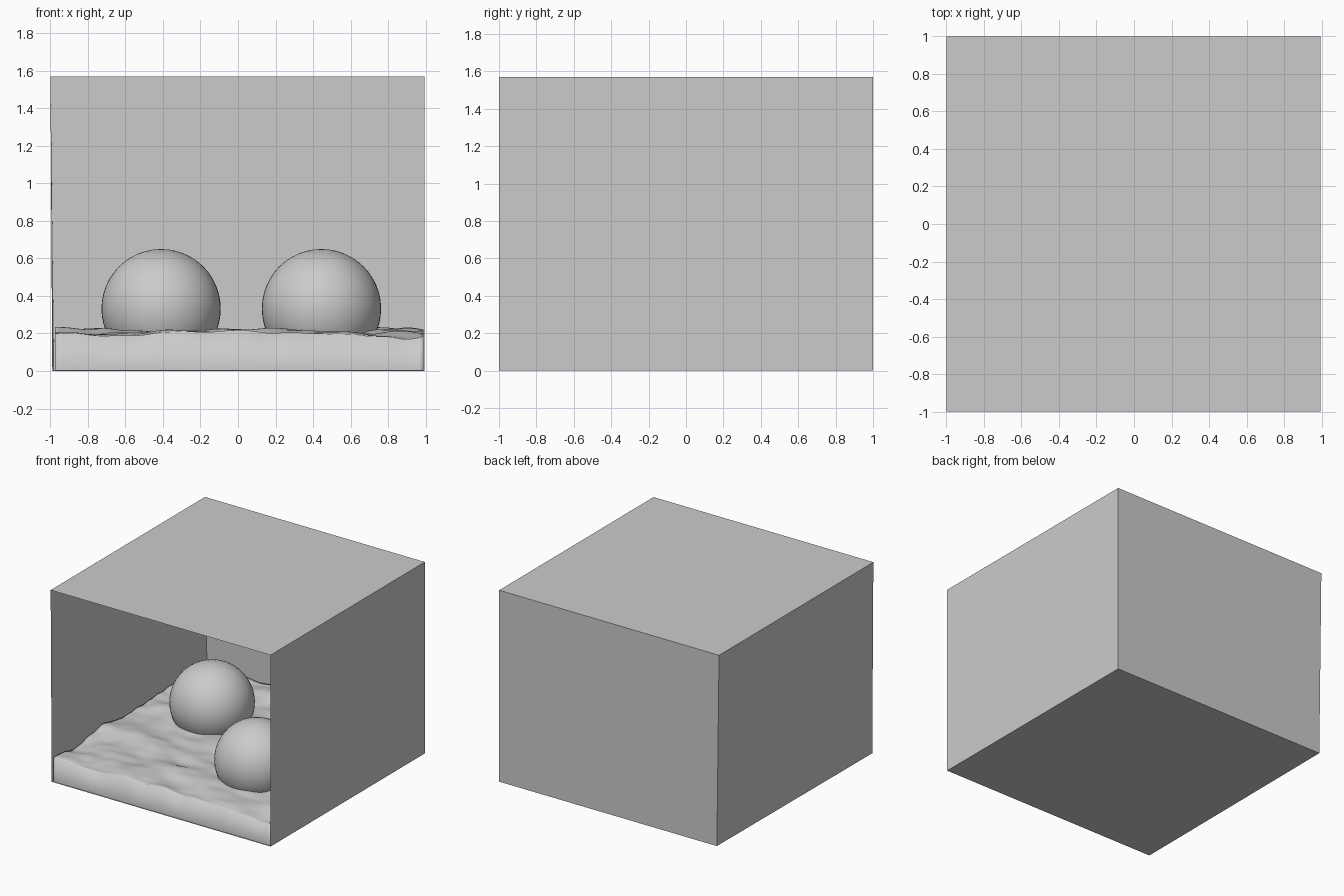
import bpy
import bmesh
from mathutils import Vector, noise

if "Cube" in bpy.data.objects:
    bpy.data.objects.remove(bpy.data.objects["Cube"], do_unlink=True)

grey = bpy.data.materials.new("plain grey")
grey.use_nodes = True
grey.diffuse_color = (0.6, 0.6, 0.6, 1)
grey.node_tree.nodes["Principled BSDF"].inputs["Base Color"].default_value = grey.diffuse_color

HEIGHT = 1.57


def add_object(name, bm, smooth=False):
    mesh = bpy.data.meshes.new(name)
    bm.normal_update()
    bm.to_mesh(mesh)
    bm.free()
    mesh.materials.append(grey)
    for face in mesh.polygons:
        face.use_smooth = smooth
    obj = bpy.data.objects.new(name, mesh)
    bpy.context.collection.objects.link(obj)
    return obj


# Thin open-fronted room, with one slightly leaning side wall
bm = bmesh.new()
bmesh.ops.create_cube(bm, size=2)
for v in bm.verts:
    top = v.co.z > 0
    v.co.z = HEIGHT if top else 0
    if v.co.x > 0:
        v.co.x = 0.995
    elif not top:
        v.co.x = -0.98 if v.co.y > 0 else -0.99
front = [f for f in bm.faces if f.calc_center_median().y < -0.9]
bmesh.ops.delete(bm, geom=front, context='FACES_ONLY')
add_object("room", bm)


# Rippled surface with skirt running down to the floor
def ripple(x, y):
    broad = noise.noise(Vector((x * 2.6, y * 4.2, 1.7)))
    fine = noise.noise(Vector((x * 6, y * 9, 5.3)))
    return 0.205 + 0.042 * broad + 0.016 * fine


bm = bmesh.new()
bmesh.ops.create_grid(bm, x_segments=90, y_segments=90, size=1)
for v in bm.verts:
    v.co.z = ripple(v.co.x, v.co.y)
    v.co.x *= 0.982
    v.co.x += 0.006
    v.co.y *= 0.995
rim = [e for e in bm.edges if e.is_boundary]
skirt = bmesh.ops.extrude_edge_only(bm, edges=rim)
for item in skirt["geom"]:
    if isinstance(item, bmesh.types.BMVert):
        item.co.z = 0.003
bmesh.ops.recalc_face_normals(bm, faces=bm.faces)
add_object("rippled_ground", bm, smooth=True)

# Two balls half sunk into the ground
for name, x, y in (("right_ball", -0.41, 0.25), ("left_ball", 0.445, -0.39)):
    bm = bmesh.new()
    bmesh.ops.create_uvsphere(bm, u_segments=48, v_segments=24, radius=0.318)
    ball = add_object(name, bm, smooth=True)
    ball.location = (x, y, 0.332)
